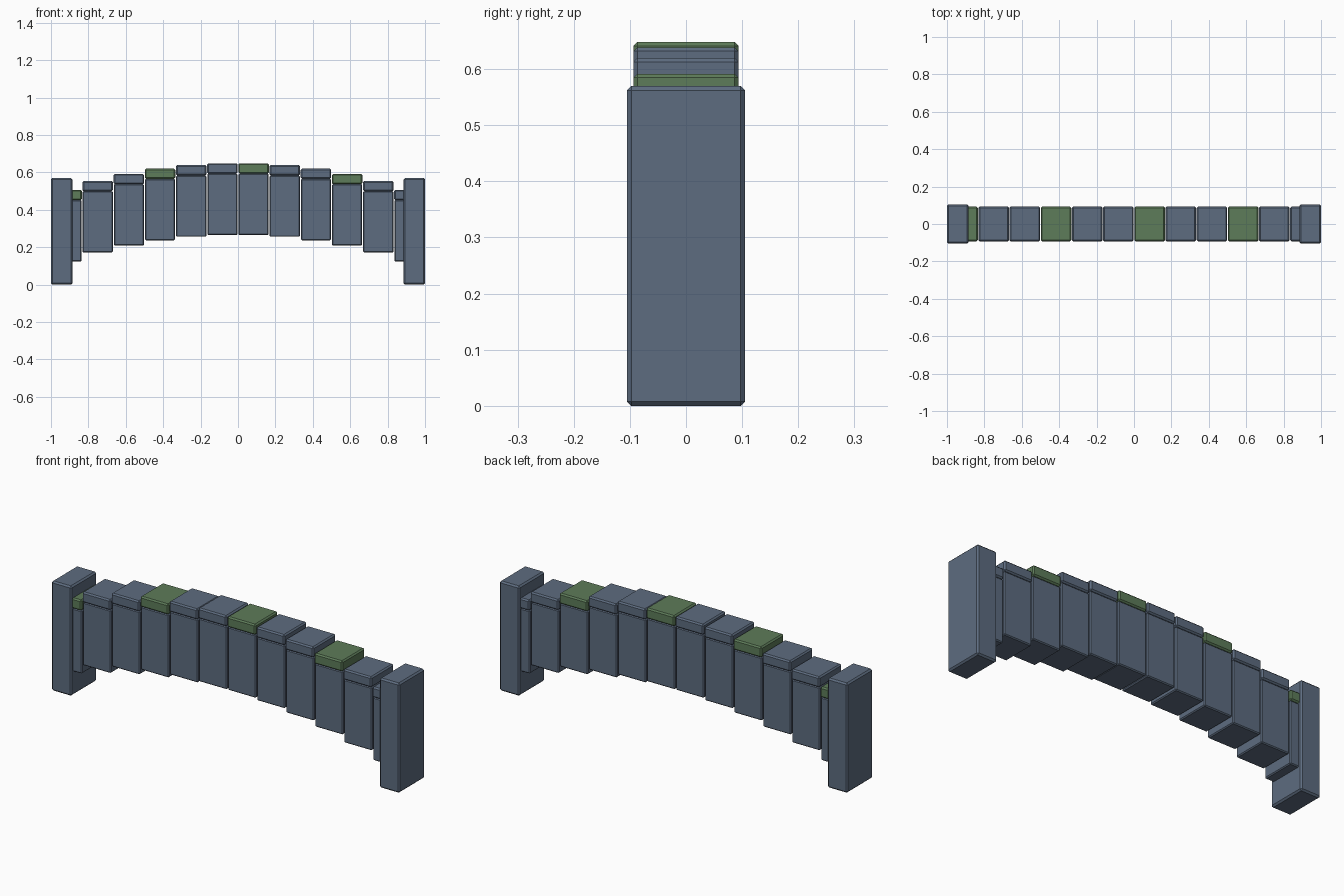
import bpy

if "Cube" in bpy.data.objects:
    bpy.data.objects.remove(bpy.data.objects["Cube"])


def make_material(name, colour):
    mat = bpy.data.materials.new(name)
    mat.use_nodes = True
    mat.diffuse_color = colour
    mat.node_tree.nodes["Principled BSDF"].inputs["Base Color"].default_value = colour
    return mat


stone = make_material("slate stone", (0.11, 0.15, 0.215, 1))
moss = make_material("moss green", (0.11, 0.2, 0.1, 1))


def block(name, x, bottom, size, bevel, mat):
    """Bevelled box standing on the given bottom height."""
    bpy.ops.mesh.primitive_cube_add(size=1, location=(x, 0, bottom + size[2] / 2))
    obj = bpy.context.object
    obj.name = name
    obj.scale = size
    bpy.ops.object.transform_apply(location=False, rotation=False, scale=True)
    mod = obj.modifiers.new("Worn edges", "BEVEL")
    mod.width = bevel
    mod.segments = 1
    obj.data.materials.append(mat)


# Arch of stepped blocks, each with a cap; every third cap is mossy
count = 12
step = 2 / count
body_height, cap_height = 0.328, 0.055
for i in range(count):
    x = -1 + step * (i + 0.5)
    bottom = 0.2665 - 0.17 * x * x
    block(f"arch_block_{i + 1}", x, bottom, (0.161, 0.178, body_height), 0.005, stone)
    block(f"arch_cap_{i + 1}", x, bottom + body_height, (0.163, 0.187, cap_height),
          0.007, stone if i % 3 else moss)

# End pillars
for side, x in (("right", -0.9425), ("left", 0.9425)):
    block(f"{side}_pillar", x, 0, (0.115, 0.211, 0.57), 0.008, stone)
